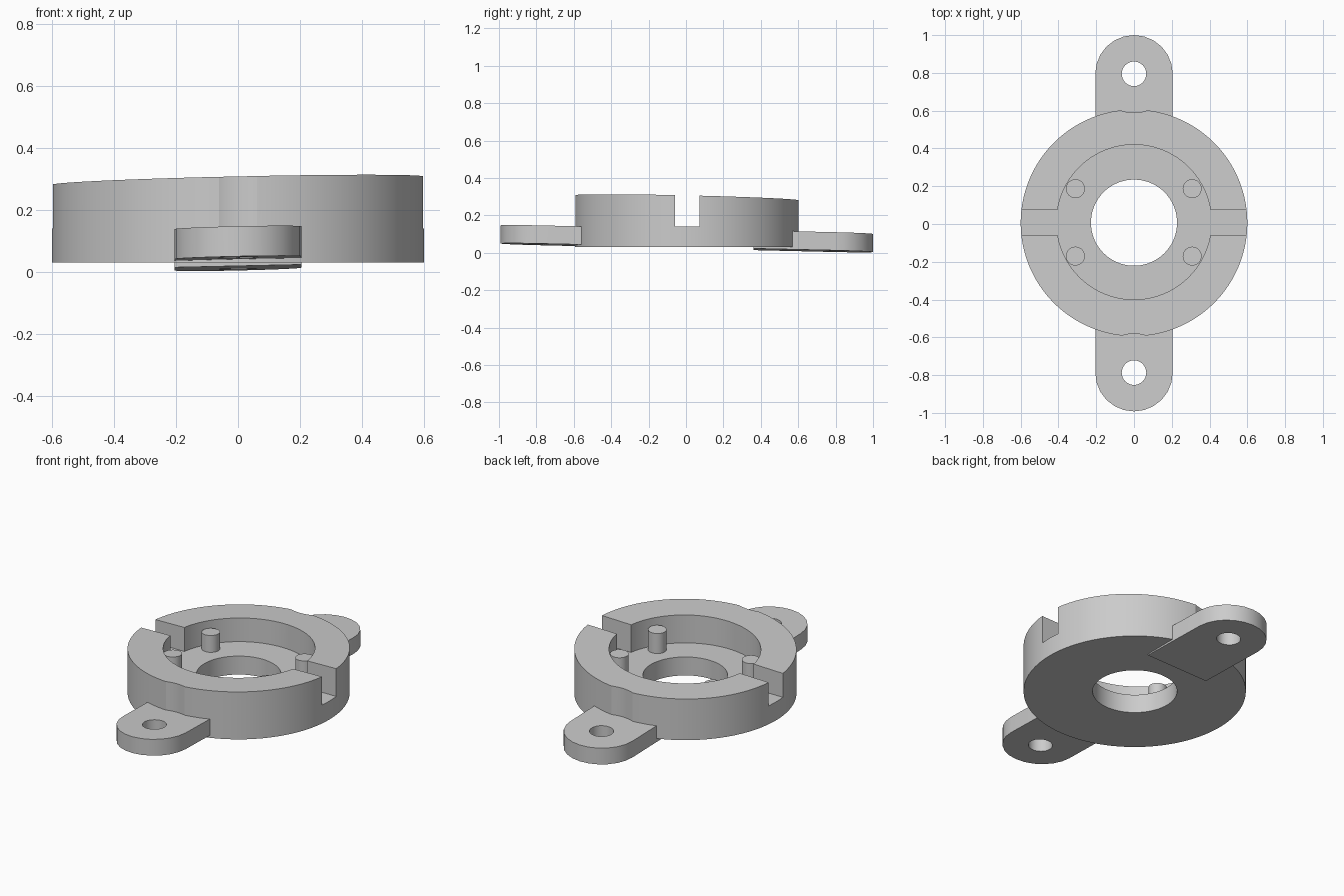
import bpy, bmesh
from math import sin, cos, pi, radians

if "Cube" in bpy.data.objects:
    bpy.data.objects.remove(bpy.data.objects["Cube"], do_unlink=True)

GREY = (0.6, 0.6, 0.6, 1)
grey = bpy.data.materials.new("plain grey")
grey.use_nodes = True
grey.diffuse_color = GREY
grey.node_tree.nodes["Principled BSDF"].inputs["Base Color"].default_value = GREY


def tilt(x, y):
    """Slight slope shared by the rim and the lugs."""
    return 0.022 * x - 0.023 * y


def arc(cx, cy, r, n, start=0.0, sweep=2 * pi, closed=True):
    steps = n if closed else n + 1
    return [(cx + r * cos(start + sweep * i / n), cy + r * sin(start + sweep * i / n))
            for i in range(steps)]


def prism(name, outline, z0, z1, slope_bottom=False, slope_top=False):
    bm = bmesh.new()
    low = [bm.verts.new((x, y, z0 + slope_bottom * tilt(x, y))) for x, y in outline]
    high = [bm.verts.new((x, y, z1 + slope_top * tilt(x, y))) for x, y in outline]
    bm.faces.new(low[::-1])
    bm.faces.new(high)
    n = len(outline)
    for i in range(n):
        j = (i + 1) % n
        bm.faces.new((low[i], low[j], high[j], high[i]))
    bmesh.ops.recalc_face_normals(bm, faces=bm.faces)
    mesh = bpy.data.meshes.new(name)
    bm.to_mesh(mesh)
    bm.free()
    mesh.materials.append(grey)
    obj = bpy.data.objects.new(name, mesh)
    bpy.context.collection.objects.link(obj)
    return obj


def cut(obj, cutters):
    """Subtract the cutters, bake the result and discard them."""
    for c in cutters:
        c.hide_render = True
        mod = obj.modifiers.new("cut", 'BOOLEAN')
        mod.operation = 'DIFFERENCE'
        mod.solver = 'EXACT'
        mod.object = c
    bpy.context.view_layer.update()
    graph = bpy.context.evaluated_depsgraph_get()
    mesh = bpy.data.meshes.new_from_object(obj.evaluated_get(graph))
    obj.modifiers.clear()
    obj.data = mesh
    for c in cutters:
        bpy.data.objects.remove(c, do_unlink=True)


def smooth(obj, angle):
    bpy.ops.object.select_all(action='DESELECT')
    obj.select_set(True)
    bpy.context.view_layer.objects.active = obj
    bpy.ops.object.shade_smooth_by_angle(angle=radians(angle))


MID = 0.006                       # ring centre in y
FLOOR = 0.14                      # pocket and slot floor
LUGS = {"back_lug": (1, 0.795), "front_lug": (-1, -0.787)}

# Ring body with stepped bore, side slots and lug clearance scoops
body = prism("ring_body", arc(0, MID, 0.6, 128), 0.03, 0.294, slope_top=True)
cutters = [
    prism("pocket_cutter", arc(0, 0.01, 0.41, 96), FLOOR, 1),
    prism("bore_cutter", arc(0, 0.007, 0.228, 72), -1, 1),
    prism("slot_cutter", [(-1, -0.06), (1, -0.06), (1, 0.073), (-1, 0.073)], FLOOR, 1),
]
for name, (side, y) in LUGS.items():
    cutters.append(prism(name + "_scoop", arc(0, y, 0.206, 48), 0.11, 1, slope_bottom=True))
cut(body, cutters)
smooth(body, 25)

# Mounting lugs with rounded ends and bolt holes
for name, (side, y) in LUGS.items():
    start = 0 if side > 0 else pi
    outline = arc(0, y, 0.205, 12, start, pi, closed=False)
    outline += [(-0.205 * side, 0.36 * side), (0.205 * side, 0.36 * side)]
    lug = prism(name, outline, 0.027, 0.124, True, True)
    cut(lug, [prism(name + "_hole", arc(0, y, 0.065, 32), -1, 1)])
    smooth(lug, 25)

# Four locating pins on the pocket floor
for x, side in ((-0.31, "right"), (0.308, "left")):
    for y, end in ((-0.17, "front"), (0.187, "back")):
        pin = prism(f"{end}_{side}_pin", arc(x, y, 0.05, 32), FLOOR - 0.02, 0.25, slope_top=True)
        smooth(pin, 25)
